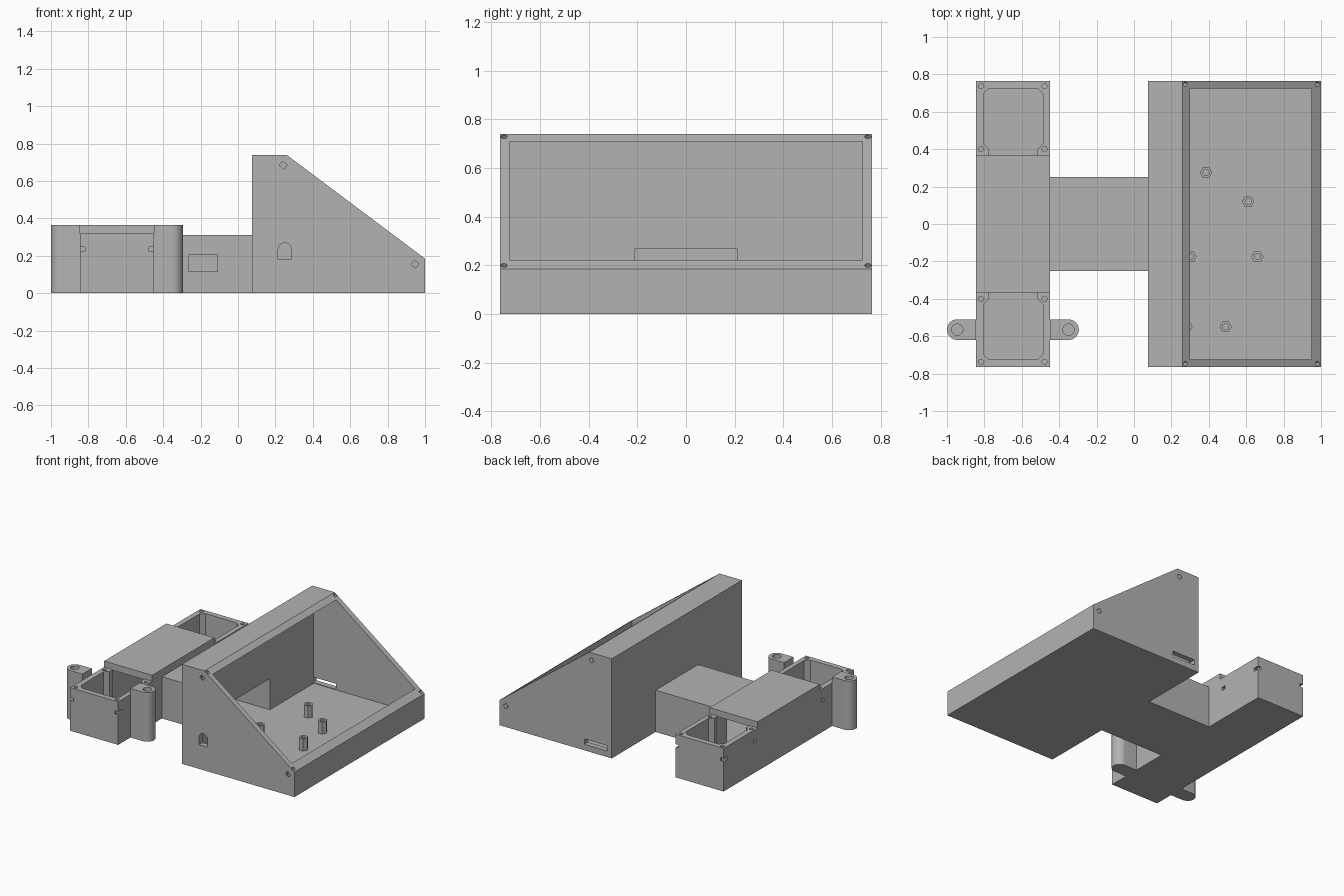
import bpy, bmesh
from math import pi, cos, sin, atan2
from mathutils import Vector, Matrix

cube = bpy.data.objects.get("Cube")
if cube:
    bpy.data.objects.remove(cube, do_unlink=True)

grey = bpy.data.materials.new("plain grey")
grey.use_nodes = True
colour = (0.45, 0.45, 0.45, 1)
grey.diffuse_color = colour
grey.node_tree.nodes["Principled BSDF"].inputs["Base Color"].default_value = colour


def prism(name, pts, axis, lo, hi, matrix=None):
    """Extrude a 2D outline along an axis from lo to hi."""
    place = {"x": lambda p, h: (h, p[0], p[1]),
             "y": lambda p, h: (p[0], h, p[1]),
             "z": lambda p, h: (p[0], p[1], h)}[axis]
    bm = bmesh.new()
    face = bm.faces.new([bm.verts.new(place(p, lo)) for p in pts])
    out = bmesh.ops.extrude_face_region(bm, geom=[face])
    shift = Vector(place((0, 0), hi - lo))
    bmesh.ops.translate(bm, vec=shift, verts=[v for v in out["geom"] if isinstance(v, bmesh.types.BMVert)])
    bmesh.ops.recalc_face_normals(bm, faces=bm.faces)
    if matrix:
        bm.transform(matrix)
    mesh = bpy.data.meshes.new(name)
    bm.to_mesh(mesh)
    bm.free()
    mesh.materials.append(grey)
    obj = bpy.data.objects.new(name, mesh)
    bpy.context.collection.objects.link(obj)
    return obj


def box(name, x, y, z):
    return prism(name, [(x[0], y[0]), (x[1], y[0]), (x[1], y[1]), (x[0], y[1])], "z", *z)


def arc(cx, cy, r, start=0.0, end=2 * pi, n=24, closed=True):
    steps = n if closed else n - 1
    return [(cx + r * cos(start + (end - start) * i / steps),
             cy + r * sin(start + (end - start) * i / steps)) for i in range(n)]


def cut(obj, cutter):
    """Subtract the cutter and throw it away."""
    mod = obj.modifiers.new("cut", "BOOLEAN")
    mod.operation, mod.solver, mod.object = "DIFFERENCE", "EXACT", cutter
    bpy.context.view_layer.update()
    graph = bpy.context.evaluated_depsgraph_get()
    mesh = bpy.data.meshes.new_from_object(obj.evaluated_get(graph))
    obj.modifiers.clear()
    obj.data = mesh
    bpy.data.objects.remove(cutter, do_unlink=True)


def smooth(obj):
    bpy.ops.object.select_all(action="DESELECT")
    obj.select_set(True)
    bpy.context.view_layer.objects.active = obj
    bpy.ops.object.shade_smooth_by_angle(angle=0.6)


def passage():
    return box("passage_cutter", (-0.5, 0.13), (-0.21, 0.21), (0.04, 0.27))


# Sloped console housing, hollow and open on the slope
W = 0.765
console = prism("console_housing", [(0.075, 0), (1, 0), (1, 0.185), (0.26, 0.74), (0.075, 0.74)], "y", -W, W)
cut(console, box("cavity", (0.115, 0.95), (-0.725, 0.725), (0.04, 0.71)))
cut(console, passage())

# Arched port in the front wall, card slot in the rear wall
arch = [(0.215, 0.18), (0.285, 0.18)] + arc(0.25, 0.235, 0.035, 0, pi, 13, False)
cut(console, prism("arch", arch, "y", -0.8, -0.7))
cut(console, box("slot", (0.11, 0.30), (0.7, 0.8), (0.045, 0.085)))

# Screw holes in the sloped rim, with tilted nut slots in the side walls
tilt = atan2(0.6, 0.8)
for x, z in ((0.275, 0.729), (0.98, 0.2)):
    for side in (-1, 1):
        frame = Matrix.Translation((x, side * 0.747, z)) @ Matrix.Rotation(tilt, 4, "Y")
        cut(console, prism("screw", arc(0, 0, 0.013, n=16), "z", -0.1, 0.05, frame))
        nut = [(-0.016, -0.07), (0.016, -0.07), (0.016, -0.042), (-0.016, -0.042)]
        cut(console, prism("nut", nut, "y", -0.016, 0.05 if side > 0 else 0.016, frame)
            if side > 0 else prism("nut", nut, "y", -0.05, 0.016, frame))
smooth(console)

# Duct joining the console and the crossbar
duct = box("connecting_duct", (-0.45, 0.075), (-0.25, 0.25), (0, 0.31))
cut(duct, passage())
cut(duct, box("port", (-0.265, -0.11), (-0.3, -0.2), (0.115, 0.205)))

# Crossbar with a raised roof between two open ends
L, R, MID = -0.845, -0.45, 0.365
outline = [(-W, 0), (W, 0), (W, 0.32), (MID, 0.32), (MID, 0.365), (-MID, 0.365), (-MID, 0.32), (-W, 0.32)]
crossbar = prism("crossbar_housing", outline, "x", L, R)
cut(crossbar, box("tunnel", (-0.805, -0.485), (-0.37, 0.37), (0.04, 0.315)))
cut(crossbar, passage())
half = [(0.13, MID), (0.13, 0.40), (0.16, 0.43), (0.16, 0.695), (0.13, 0.725)]
pocket = half + [(-x, y) for x, y in reversed(half)]
for side in (-1, 1):
    cut(crossbar, prism("pocket", [(x - 0.645, y * side) for x, y in pocket], "z", 0.04, 0.5))
    # Corner screw holes and nut slots
    for edge, inward in ((L, 1), (R, -1)):
        for y in (0.40, 0.737):
            cut(crossbar, prism("screw", arc(edge + inward * 0.028, y * side, 0.014, n=16), "z", 0.15, 0.4))
        xs = sorted((edge - inward * 0.02, edge + inward * 0.026))
        ys = sorted((side * 0.72, side * 0.8))
        cut(crossbar, box("outer_nut", xs, ys, (0.222, 0.247)))
        xs = sorted((edge - inward * 0.02, edge + inward * 0.042))
        ys = sorted((side * 0.384, side * 0.416))
        cut(crossbar, box("inner_nut", xs, ys, (0.222, 0.247)))
smooth(crossbar)

# Rounded mounting lugs on the front end of the crossbar
for name, wall, cx, start in (("right_lug", L, -0.945, pi / 2), ("left_lug", R, -0.35, -pi / 2)):
    curve = arc(cx, -0.565, 0.055, start, start + pi, 25, False)
    lug = prism(name, [(wall, curve[0][1])] + curve + [(wall, curve[-1][1])], "z", 0, 0.365)
    cut(lug, prism("bolt", arc(cx, -0.565, 0.03, n=32), "z", 0.04, 0.5))
    smooth(lug)

# Hexagonal standoffs on the console floor
spots = ((0.385, 0.275), (0.61, 0.12), (0.66, -0.175), (0.49, -0.55), (0.302, -0.175), (0.28, -0.55))
for i, (x, y) in enumerate(spots):
    post = prism(f"standoff_{i + 1}", arc(x, y, 0.033, n=6), "z", 0.04, 0.13)
    cut(post, prism("hole", arc(x, y, 0.016, n=16), "z", 0.06, 0.2))
    smooth(post)
